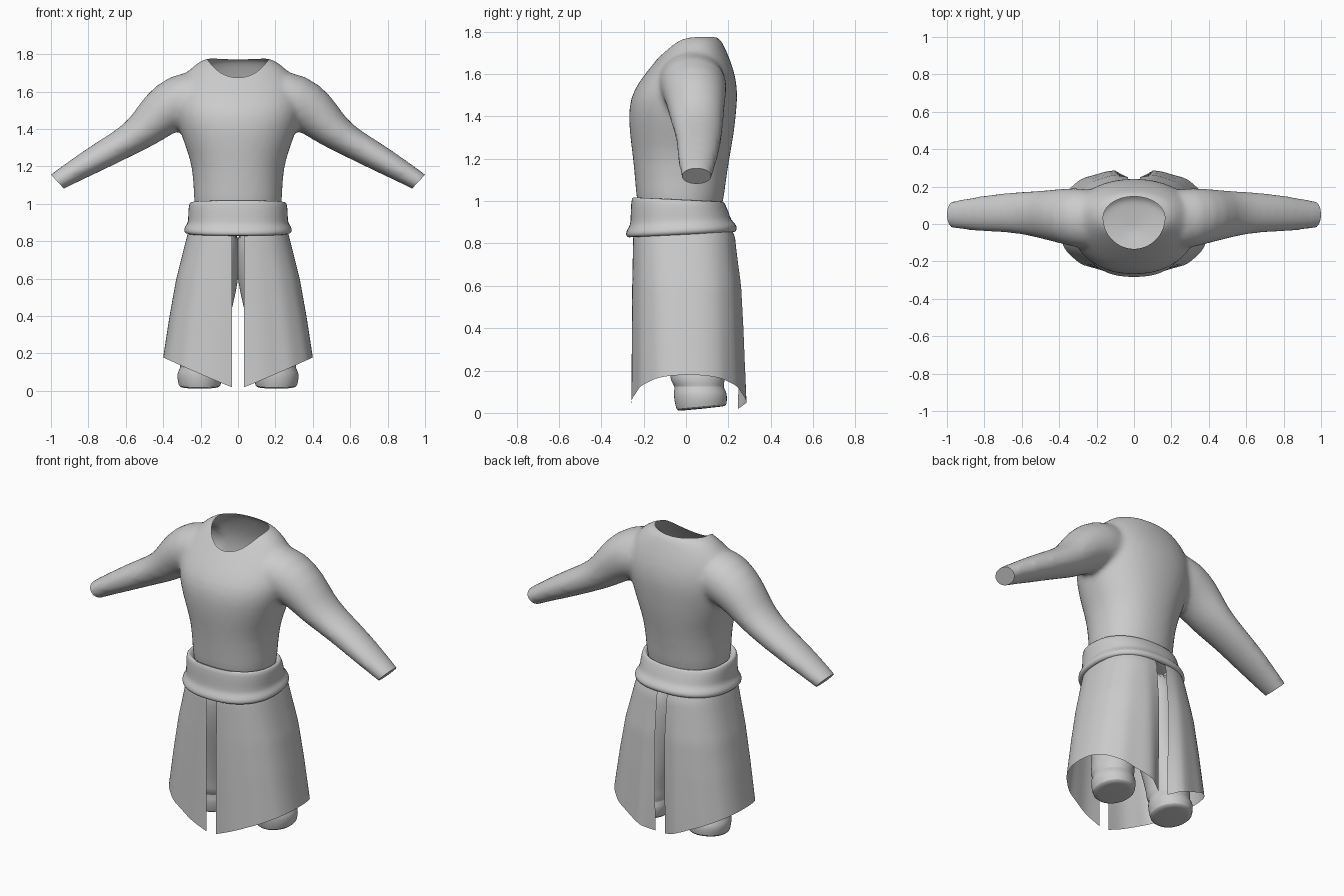
import bpy, bmesh, math
from mathutils import Vector

cube = bpy.data.objects.get("Cube")
if cube:
    bpy.data.objects.remove(cube, do_unlink=True)

cloth = bpy.data.materials.new("grey_cloth")
cloth.use_nodes = True
GREY = (0.6, 0.6, 0.6, 1)
cloth.diffuse_color = GREY
cloth.node_tree.nodes["Principled BSDF"].inputs["Base Color"].default_value = GREY


def spow(a, p):
    return math.copysign(abs(a) ** p, a)


def ring(c, u, v, p=1.0, n=32):
    """Closed superellipse around c, spanned by the half axes u and v."""
    c, u, v = Vector(c), Vector(u), Vector(v)
    angles = [math.tau * i / n for i in range(n)]
    return [c + u * spow(math.cos(a), p) + v * spow(math.sin(a), p) for a in angles]


def level(z, rx, front, back, cx=0, tilt=0.0, p=1.0, n=32):
    """Horizontal ring given by its half width and its front and back limits."""
    cy, ry = (front + back) / 2, (back - front) / 2
    return ring((cx, cy, z + tilt * cy), (rx, 0, 0), (0, ry, tilt * ry), p, n)


def loft(bm, rings, caps=True, closed=True):
    rows = [[bm.verts.new(co) for co in r] for r in rings]
    for a, b in zip(rows, rows[1:]):
        for i in range(len(a) if closed else len(a) - 1):
            j = (i + 1) % len(a)
            bm.faces.new((a[i], a[j], b[j], b[i]))
    if caps:
        bm.faces.new(rows[0])
        bm.faces.new(rows[-1])


def make(name, bm, angle=50, recalc=True):
    if recalc:
        bmesh.ops.recalc_face_normals(bm, faces=bm.faces[:])
    me = bpy.data.meshes.new(name)
    bm.to_mesh(me)
    bm.free()
    ob = bpy.data.objects.new(name, me)
    bpy.context.collection.objects.link(ob)
    me.materials.append(cloth)
    finish(me, angle)
    return ob


def finish(me, angle=50):
    for f in me.polygons:
        f.use_smooth = True
    me.set_sharp_from_angle(angle=math.radians(angle))


def bake(ob):
    """Replace the mesh by its modified result and open it for editing."""
    dg = bpy.context.evaluated_depsgraph_get()
    ob.data = bpy.data.meshes.new_from_object(ob.evaluated_get(dg))
    ob.modifiers.clear()
    bm = bmesh.new()
    bm.from_mesh(ob.data)
    return bm


# Upper garment: torso and sleeves fused into one skin
bm = bmesh.new()
TORSO = [(.9, .235, -.225, .17), (1.02, .235, -.235, .178), (1.2, .243, -.25, .205),
         (1.3, .28, -.265, .225), (1.43, .325, -.275, .24), (1.52, .345, -.253, .245),
         (1.6, .335, -.195, .233), (1.68, .3, -.13, .205), (1.745, .23, -.075, .175),
         (1.79, .17, -.04, .15)]
loft(bm, [level(*t, p=.92) for t in TORSO])
# x, z, half height across the sleeve, y centre, half depth
SLEEVE = [(.16, 1.58, .15, .02, .17), (.32, 1.55, .15, .035, .16), (.42, 1.48, .128, .045, .142),
          (.5, 1.395, .1, .05, .128), (.6, 1.33, .082, .06, .115), (.7, 1.275, .077, .06, .105),
          (.82, 1.207, .067, .055, .097), (.95, 1.13, .053, .05, .075), (1.02, 1.085, .05, .05, .07)]
for s in (1, -1):
    rings = []
    for i, (x, z, h, cy, d) in enumerate(SLEEVE):
        a, b = SLEEVE[max(i - 1, 0)], SLEEVE[min(i + 1, len(SLEEVE) - 1)]
        along = Vector((b[0] - a[0], 0, b[1] - a[1])).normalized()
        rings.append(ring((s * x, cy, z), (s * -along.z * h, 0, along.x * h), (0, d, 0), n=24))
    loft(bm, rings)
tunic = make("tunic", bm)
tunic.modifiers.new("round", "SUBSURF").levels = 1
fuse = tunic.modifiers.new("fuse", "REMESH")
fuse.mode, fuse.voxel_size = "VOXEL", .016
soft = tunic.modifiers.new("soften", "SMOOTH")
soft.factor, soft.iterations = .5, 8
bm = bake(tunic)

# Slanted flat cuffs
for s in (1, -1):
    cut = bmesh.ops.bisect_plane(bm, geom=bm.verts[:] + bm.edges[:] + bm.faces[:],
                                 plane_co=(s * .965, 0, 1.118), plane_no=(s * .73, 0, -.68),
                                 clear_outer=True)
    rim = [e for e in cut["geom_cut"] if isinstance(e, bmesh.types.BMEdge)]
    bmesh.ops.edgeloop_fill(bm, edges=rim)
bm.to_mesh(tunic.data)
bm.free()

# Neck opening, egg shaped with the narrow end to the front
NX, NY, FRONT, BACK = .165, .035, .168, .112


def neck_radius(x, y):
    return math.hypot(x / NX, (y - NY) / (BACK if y > NY else FRONT))


bm = bmesh.new()
outline = [(NX * math.cos(a), NY + math.sin(a) * (BACK if math.sin(a) > 0 else FRONT))
           for a in (math.tau * i / 64 for i in range(64))]
loft(bm, [[Vector((x, y, z)) for x, y in outline] for z in (1.45, 2)])
cutter = make("neck_cutter", bm)
cutter.hide_render = True
hole = tunic.modifiers.new("neck", "BOOLEAN")
hole.operation, hole.object, hole.solver = "DIFFERENCE", cutter, "EXACT"
bm = bake(tunic)
lining = [f for f in bm.faces if f.calc_center_median().z > 1.4
          and neck_radius(*f.calc_center_median().xy) <= 1]
bmesh.ops.delete(bm, geom=lining, context="FACES")
bm.to_mesh(tunic.data)
bm.free()
finish(tunic.data)
bpy.data.objects.remove(cutter, do_unlink=True)

# Sash with a rolled lower edge
bm = bmesh.new()
SASH = [(.98, .22, -.22, .16), (1.005, .24, -.24, .17), (1.008, .255, -.252, .178),
        (.99, .265, -.26, .188), (.93, .267, -.262, .205), (.9, .268, -.264, .213),
        (.88, .284, -.278, .235), (.86, .291, -.286, .243), (.843, .283, -.28, .236),
        (.84, .262, -.26, .215), (.87, .23, -.23, .19)]
loft(bm, [level(*r, tilt=-.05 if r[0] > .95 else .05, p=.85, n=40) for r in SASH], caps=False)
sash = make("sash", bm, 80)
sash.modifiers.new("round", "SUBSURF").levels = 1

# Trouser legs with bunched cuffs: z, centre x, half width, front, back
LEG = [(.012, .205, .1, -.035, .185), (.016, .205, .112, -.045, .192), (.06, .205, .12, -.055, .195),
       (.1, .203, .122, -.06, .19), (.125, .2, .105, -.05, .175), (.15, .2, .118, -.075, .185),
       (.19, .197, .108, -.075, .18), (.3, .178, .115, -.09, .17), (.45, .152, .122, -.12, .165),
       (.57, .13, .13, -.15, .17), (.72, .122, .135, -.18, .175), (.9, .115, .115, -.19, .16)]
for side, s in (("left", 1), ("right", -1)):
    bm = bmesh.new()
    loft(bm, [level(z, rx, f, b, s * cx, .1 if z < .1 else 0) for z, cx, rx, f, b in LEG])
    leg = make(side + "_trouser_leg", bm)
    leg.modifiers.new("round", "SUBSURF").levels = 1


# Split skirt: one sheet per side, hem rising away from the slits
SKIRT = [(.9, .25, -.235, .205), (.83, .272, -.25, .235), (.6, .33, -.255, .265),
         (.4, .366, -.257, .275), (.18, .4, -.258, .283), (0, .425, -.26, .288)]


def skirt_size(z):
    for a, b in zip(SKIRT, SKIRT[1:]):
        if z >= b[0]:
            t = (a[0] - z) / (a[0] - b[0])
            return [p + (q - p) * t for p, q in zip(a[1:], b[1:])]
    return SKIRT[-1][1:]


def skirt_point(k, z, s):
    rx, front, back = skirt_size(z)
    p = .78
    limit = math.acos((.032 / rx) ** (1 / p))
    a = (2 * k - 1) * limit
    drop = (.9 - z) / .9
    fold = 1 + .012 * drop * math.cos(14 * a)
    x = rx * math.cos(a) ** p
    y = (front + back) / 2 + (back - front) / 2 * spow(math.sin(a), p) * fold
    if y > 0:  # the rear edges turn inward
        y -= .04 * drop * max(0, 1 - (x - .032) / .07)
    return Vector((s * x, y, z))


for side, s in (("left", 1), ("right", -1)):
    bm = bmesh.new()
    cols, rows = 48, 24
    grid = []
    for r in range(rows + 1):
        line = []
        for c in range(cols + 1):
            k = c / cols
            hem = .005 + .43 * abs(skirt_point(k, .15, s).x)
            line.append(skirt_point(k, .9 + (hem - .9) * r / rows, s))
        grid.append(line)
    loft(bm, grid, caps=False, closed=False)
    make(side + "_skirt_panel", bm)
